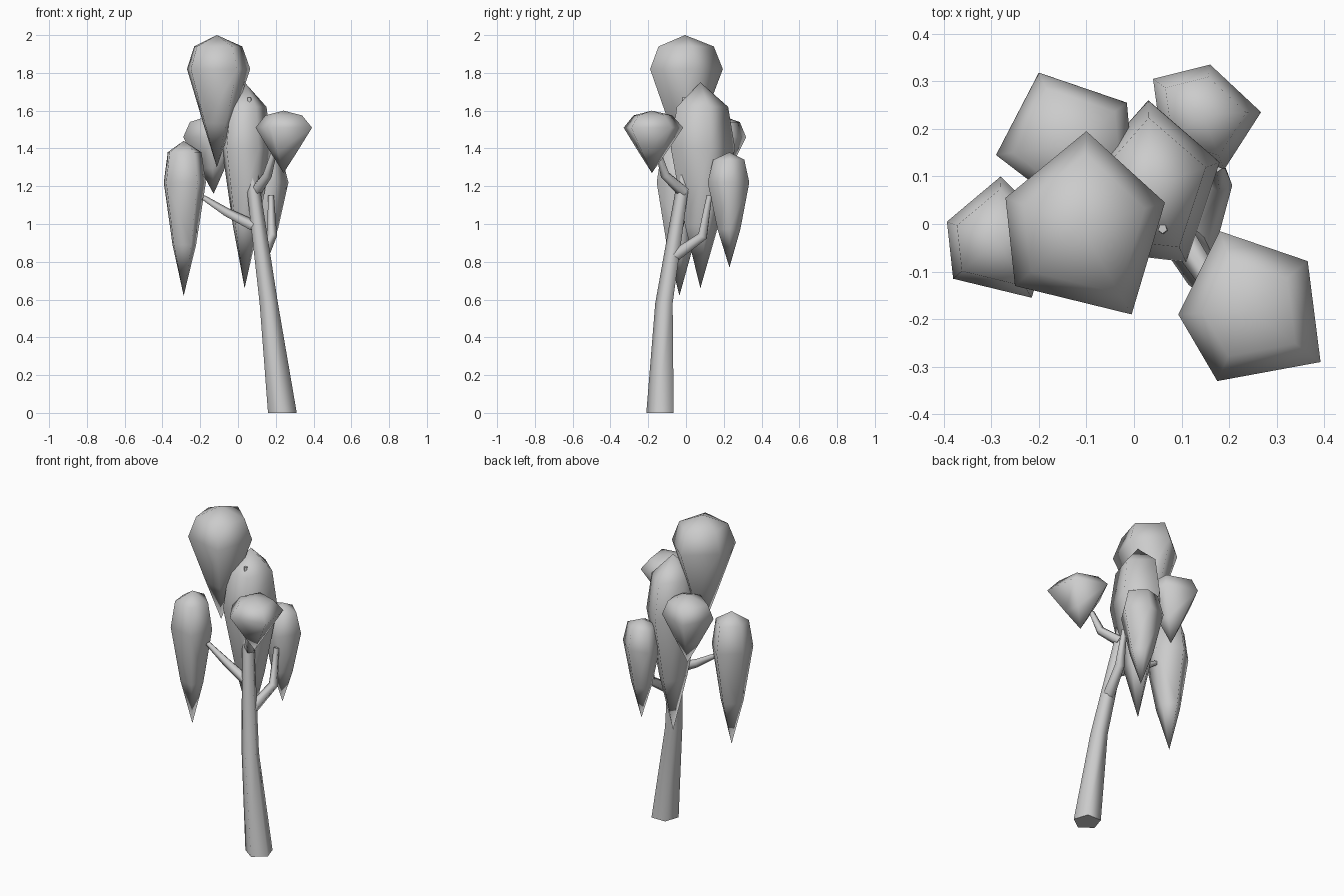
import bpy, bmesh, math
from mathutils import Vector

if "Cube" in bpy.data.objects:
    bpy.data.objects.remove(bpy.data.objects["Cube"])


def finish(name, bm):
    bmesh.ops.recalc_face_normals(bm, faces=bm.faces)
    mesh = bpy.data.meshes.new(name)
    bm.to_mesh(mesh)
    bm.free()
    for p in mesh.polygons:
        p.use_smooth = len(p.vertices) < 5
    obj = bpy.data.objects.new(name, mesh)
    bpy.context.collection.objects.link(obj)


def bridge(bm, rings):
    for a, b in zip(rings, rings[1:]):
        n = len(a)
        for i in range(n):
            j = (i + 1) % n
            bm.faces.new((a[i], a[j], b[j], b[i]))


def tube(name, path, radii, upright=False):
    """Five-sided tapered limb along a path."""
    bm = bmesh.new()
    pts = [Vector(p) for p in path]
    rings = []
    for i, p in enumerate(pts):
        t = (pts[min(i + 1, len(pts) - 1)] - pts[max(i - 1, 0)]).normalized()
        if upright:
            t = Vector((0, 0, 1))
        u = Vector((1, 0, 0)) if abs(t.x) < 0.8 else Vector((0, 1, 0))
        u = (u - t * u.dot(t)).normalized()
        v = t.cross(u)
        ring = []
        for k in range(5):
            a = math.radians(-90 + 72 * k)
            ring.append(bm.verts.new(p + radii[i] * (u * math.cos(a) + v * math.sin(a))))
        rings.append(ring)
    bridge(bm, rings)
    bm.faces.new(rings[0])
    bm.faces.new(rings[-1])
    finish(name, bm)


def clump(name, outline, top, shoulder, wide, tip, upper, lower):
    """Drop-shaped foliage: a pentagon outline scaled into rings between two points."""
    bm = bmesh.new()
    c = sum((Vector(p) for p in outline), Vector((0, 0))) / 5
    low_z = wide + (tip - wide) * 0.55
    rings = []
    for z, s in ((shoulder, upper), (wide, 1), (low_z, lower)):
        rings.append([bm.verts.new((*(c + (Vector(p) - c) * s), z)) for p in outline])
    bridge(bm, rings)
    for z, ring in ((top, rings[0]), (tip, rings[-1])):
        apex = bm.verts.new((c.x, c.y, z))
        for i in range(5):
            bm.faces.new((ring[i], ring[(i + 1) % 5], apex))
    finish(name, bm)


# Trunk
tube("trunk", [(.235, -.13, 0), (.163, -.112, .58), (.08, -.015, 1.2), (.06, -.01, 1.67)],
     [.08, .051, .037, .01], upright=True)

# Branches
tube("left_branch", [(.08, -.04, .99), (-.06, -.03, 1.06), (-.185, -.03, 1.14)], [.032, .025, .015])
tube("back_branch", [(.13, -.07, .82), (.18, .09, .935), (.175, .125, 1.15)], [.035, .028, .016])
tube("front_branch", [(.09, -.01, 1.17), (.155, -.11, 1.26), (.19, -.145, 1.38)], [.033, .026, .016])

# Foliage clumps
clump("top_foliage", [(-.1, .195), (.065, .045), (-.005, -.19), (-.25, -.13), (-.27, .055)],
      2.0, 1.94, 1.82, 1.3, .76, .46)
clump("middle_foliage", [(.03, .26), (.18, .13), (.11, -.08), (-.06, -.06), (-.085, .13)],
      1.75, 1.62, 1.4, .66, .8, .52)
clump("back_left_foliage", [(-.2, .318), (-.015, .255), (0, .09), (-.14, .03), (-.29, .145)],
      1.58, 1.54, 1.46, 1.16, .78, .46)
clump("back_right_foliage", [(.04, .305), (.16, .335), (.267, .235), (.19, .115), (.06, .16)],
      1.38, 1.34, 1.22, .77, .75, .55)
clump("left_foliage", [(-.28, .1), (-.393, .005), (-.38, -.115), (-.215, -.155), (-.17, -.01)],
      1.44, 1.38, 1.22, .62, .8, .56)
clump("front_right_foliage", [(.18, -.015), (.365, -.078), (.392, -.29), (.175, -.33), (.093, -.19)],
      1.6, 1.575, 1.51, 1.27, .65, .46)
